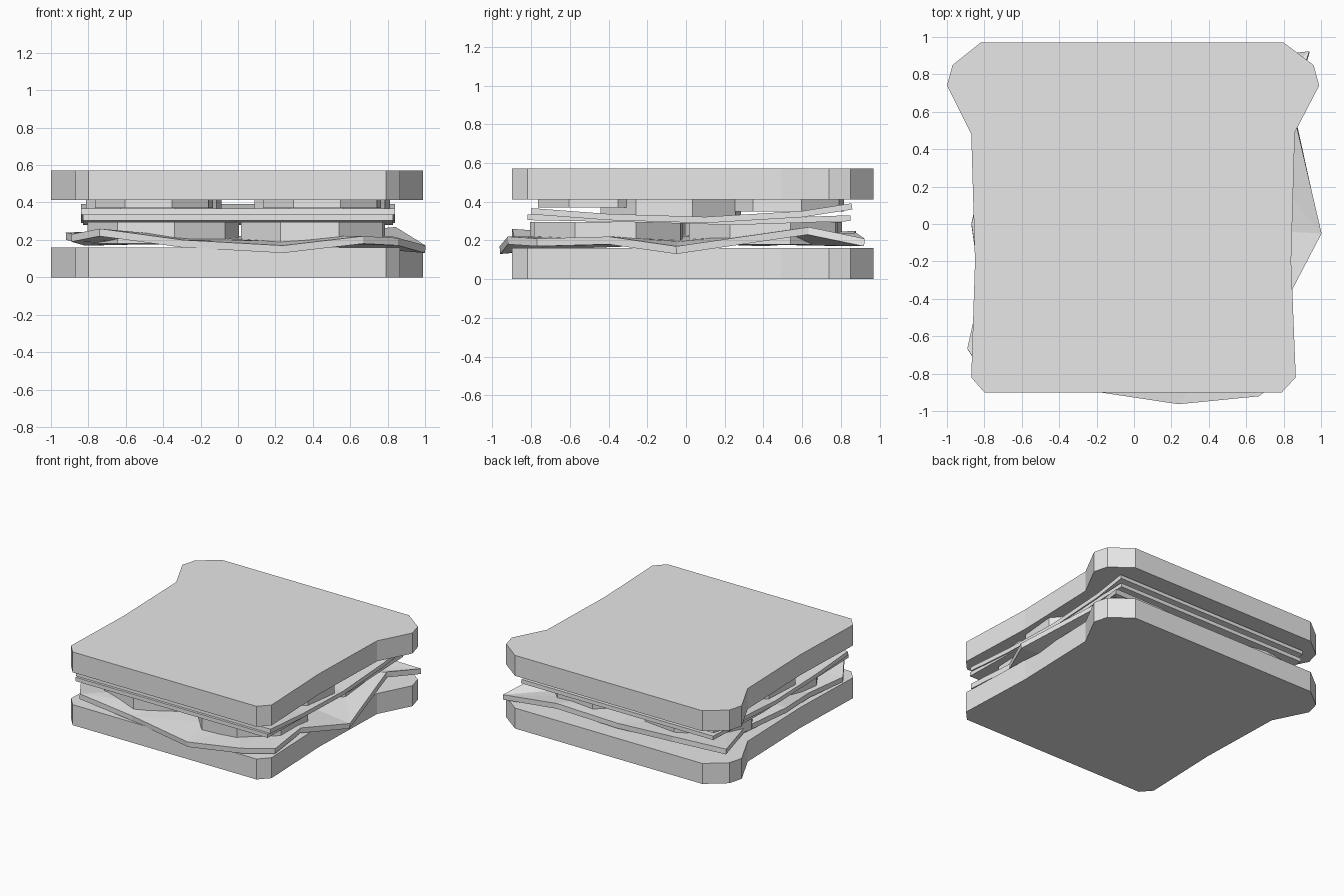
import bpy
import bmesh
from math import cos, sin, pi

default_cube = bpy.data.objects.get("Cube")
if default_cube:
    bpy.data.objects.remove(default_cube, do_unlink=True)

grey = bpy.data.materials.new("plain grey")
grey.use_nodes = True
grey.diffuse_color = (0.8, 0.8, 0.8, 1)
grey.node_tree.nodes["Principled BSDF"].inputs["Base Color"].default_value = grey.diffuse_color


def finish(name, mesh_builder):
    """Turn a bmesh into a flat shaded object."""
    bmesh.ops.recalc_face_normals(mesh_builder, faces=mesh_builder.faces)
    mesh = bpy.data.meshes.new(name)
    mesh_builder.to_mesh(mesh)
    mesh_builder.free()
    mesh.materials.append(grey)
    part = bpy.data.objects.new(name, mesh)
    bpy.context.collection.objects.link(part)
    return part


def prism(name, outline, bottom, height):
    """Extrude a flat outline straight up."""
    builder = bmesh.new()
    base = builder.faces.new([builder.verts.new((x, y, bottom)) for x, y in outline])
    top = bmesh.ops.extrude_face_region(builder, geom=[base])
    moved = [item for item in top["geom"] if isinstance(item, bmesh.types.BMVert)]
    bmesh.ops.translate(builder, verts=moved, vec=(0, 0, height))
    # The extrusion may keep or drop the first face, so close any open rim
    rim = [edge for edge in builder.edges if edge.is_boundary]
    if rim:
        bmesh.ops.holes_fill(builder, edges=rim)
    return finish(name, builder)


def thicken(part, thickness):
    """Give an open sheet a solid thickness, growing upward."""
    solid = part.modifiers.new("thickness", "SOLIDIFY")
    solid.thickness = thickness
    solid.offset = 1
    solid.use_even_offset = False


def disc(name, x, y, radius, bottom, top, turn):
    """Low-poly round slice."""
    sides = 8
    angles = [turn + 2 * pi * step / sides for step in range(sides)]
    outline = [(x + radius * cos(a), y + radius * sin(a)) for a in angles]
    return prism(name, outline, bottom, top - bottom)


# Bread slices, with a pinched waist and wider ears at the back
right_edge = [(0.79, -0.9), (0.865, -0.82), (0.84, -0.2), (0.86, 0.49),
              (0.99, 0.74), (0.96, 0.85), (0.8, 0.97)]
left_edge = [(-0.82, 0.97), (-0.97, 0.85), (-1, 0.74), (-0.87, 0.48),
             (-0.85, -0.2), (-0.87, -0.82), (-0.8, -0.9)]
bread_outline = right_edge + left_edge
prism("bottom_bread", bread_outline, 0, 0.16)
prism("top_bread", bread_outline, 0.412, 0.16)

# Wavy lettuce leaf: an uneven rim joined to a calmer inner ring and centre
rim_points = [
    (0.24, -0.96, 0.13), (0.67, -0.92, 0.18), (0.86, -0.77, 0.17),
    (0.82, -0.4, 0.18), (1, -0.05, 0.13), (0.85, 0.63, 0.23),
    (0.94, 0.92, 0.17), (0.5, 0.88, 0.2), (0, 0.85, 0.17),
    (-0.5, 0.88, 0.21), (-0.92, 0.82, 0.2), (-0.78, 0.4, 0.17),
    (-0.87, 0, 0.2), (-0.82, -0.35, 0.17), (-0.89, -0.67, 0.19),
    (-0.74, -0.9, 0.22), (-0.3, -0.88, 0.16),
]
builder = bmesh.new()
center = builder.verts.new((0, 0, 0.18))
rim = [builder.verts.new(point) for point in rim_points]
inner = [builder.verts.new((x * 0.7, y * 0.7, (z + 0.18) / 2)) for x, y, z in rim_points]
for i in range(len(rim)):
    j = (i + 1) % len(rim)
    builder.faces.new((rim[i], rim[j], inner[j]))
    builder.faces.new((rim[i], inner[j], inner[i]))
    builder.faces.new((inner[i], inner[j], center))
leaf = finish("lettuce_leaf", builder)
if leaf.data.polygons[0].normal.z < 0:
    leaf.data.flip_normals()
thicken(leaf, 0.04)

# Lower layer of round slices, two by two
for side, label in ((-1, "right"), (1, "left")):
    for end, place in ((-1, "front"), (1, "back")):
        disc(f"lower_round_{place}_{label}", side * 0.4, end * 0.4, 0.41,
             0.18, 0.295, 0.25 + side * 0.1)

# Bent square slices: a profile along the depth, swept across the width
def bent_slice(name, profile, half_width, thickness):
    builder = bmesh.new()
    rows = [[builder.verts.new((side * half_width, y, z)) for side in (-1, 1)]
            for y, z in profile]
    for near, far in zip(rows, rows[1:]):
        builder.faces.new((near[0], near[1], far[1], far[0]))
    sheet = finish(name, builder)
    if sheet.data.polygons[0].normal.z < 0:
        sheet.data.flip_normals()
    thicken(sheet, thickness)


bent_slice("lower_cheese", [(-0.82, 0.305), (-0.3, 0.295), (0.25, 0.28), (0.85, 0.3)], 0.83, 0.03)
bent_slice("upper_cheese", [(-0.8, 0.335), (-0.4, 0.305), (0.1, 0.29), (0.6, 0.32), (0.86, 0.36)], 0.84, 0.032)

# Upper layer of round slices, thinner where the cheese rises
for side, label in ((-1, "right"), (1, "left")):
    disc(f"upper_round_front_{label}", side * 0.45, -0.45, 0.33, 0.37, 0.412, 0.3)
    disc(f"upper_round_middle_{label}", side * 0.45, -0.08, 0.38, 0.32, 0.412, 0.3)
    disc(f"upper_round_back_{label}", side * 0.45, 0.5, 0.33, 0.35, 0.412, 0.3)
